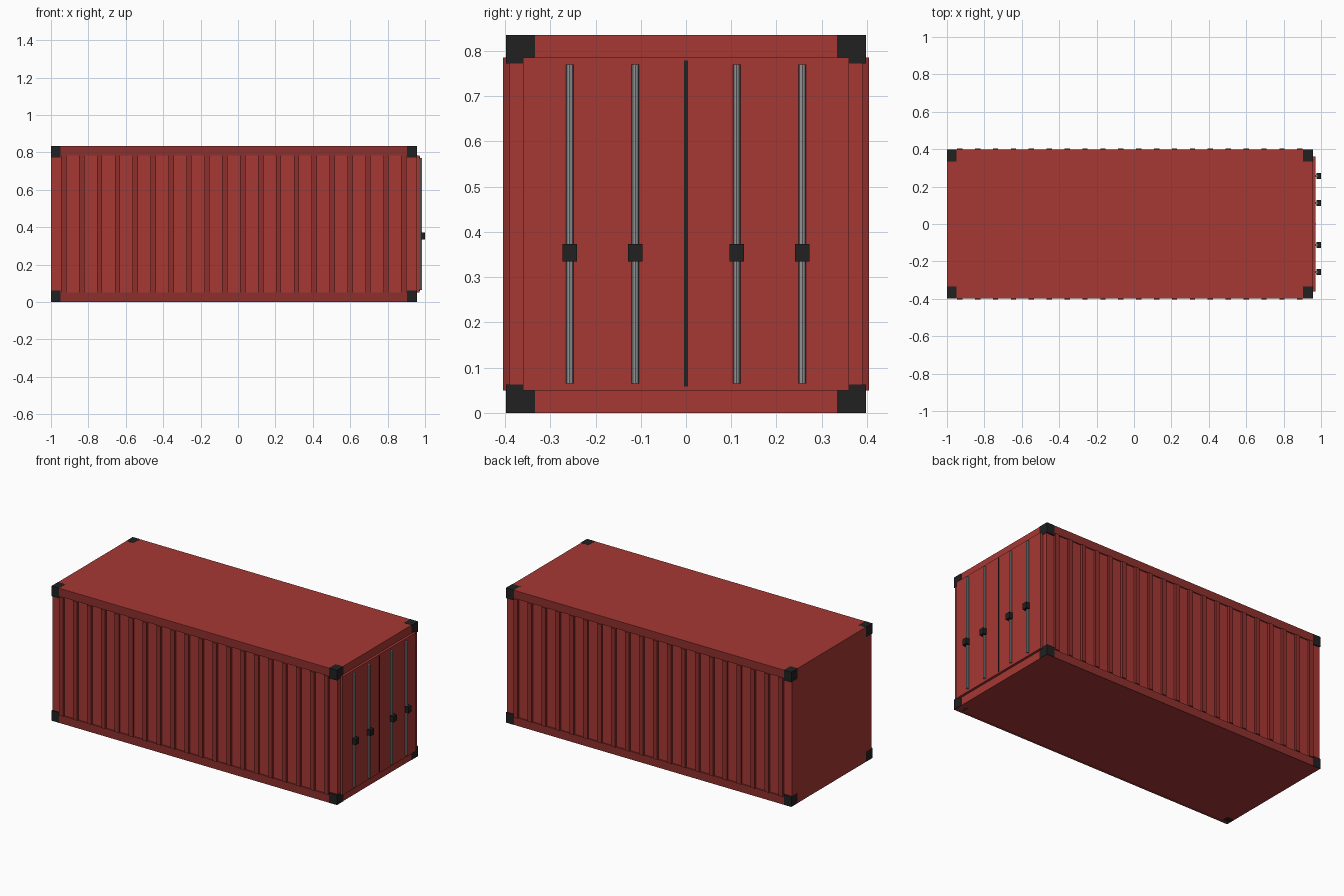
import bpy

if "Cube" in bpy.data.objects:
    bpy.data.objects.remove(bpy.data.objects["Cube"])


def material(name, rgb):
    m = bpy.data.materials.new(name)
    m.diffuse_color = (*rgb, 1)
    m.use_nodes = True
    m.node_tree.nodes["Principled BSDF"].inputs["Base Color"].default_value = m.diffuse_color
    return m


RED = material("red_paint", (0.38, 0.04, 0.035))
DARK_RED = material("dark_red_paint", (0.27, 0.03, 0.027))
BLACK = material("black_steel", (0.015, 0.015, 0.015))
STEEL = material("bare_steel", (0.28, 0.29, 0.3))


def box(name, x, y, z, mat):
    """Box from (min, max) ranges on each axis."""
    bpy.ops.mesh.primitive_cube_add(
        size=1, location=[(r[0] + r[1]) / 2 for r in (x, y, z)])
    o = bpy.context.object
    o.name = name
    o.scale = [r[1] - r[0] for r in (x, y, z)]
    bpy.ops.object.transform_apply(location=False, rotation=False, scale=True)
    o.data.materials.append(mat)
    return o


def side(s, a, b):
    """Range a..b mirrored to the side with sign s."""
    return tuple(sorted((s * a, s * b)))


X0, X1, H = -1.0, 0.955, 0.835
MID = (X0 + X1) / 2

# Main shell and roof
box("body", (X0, X1), (-0.39, 0.39), (0, H - 0.002), RED)
box("roof", (X0, X1), (-0.397, 0.397), (H - 0.003, H), RED)

for s, label in ((-1, "front"), (1, "back")):
    # Long side rails
    box(f"bottom_rail_{label}", (X0 + 0.001, X1 - 0.001), side(s, 0.375, 0.397), (0, 0.05), DARK_RED)
    box(f"top_rail_{label}", (X0 + 0.001, X1 - 0.001), side(s, 0.375, 0.397), (0.785, H - 0.001), DARK_RED)
    # Side wall ribs
    for i in range(20):
        x = MID + (i - 9.5) * 0.0957
        box(f"rib_{label}", (x - 0.014, x + 0.014), side(s, 0.38, 0.404), (0.05, 0.785), DARK_RED)
    # Corner fittings
    for x in ((X0 - 0.0005, X0 + 0.05), (X1 - 0.052, X1 + 0.002)):
        for z in ((-0.0, 0.063), (H - 0.063, H + 0.0005)):
            box(f"corner_fitting_{label}", x, side(s, 0.334, 0.3975), z, BLACK)
    # Door leaf
    box(f"door_{label}", (X1 - 0.01, 0.97), side(s, 0, 0.36), (0.05, 0.785), RED)
    # Locking rods with handles
    for y in (0.112, 0.257):
        bpy.ops.mesh.primitive_cylinder_add(
            vertices=8, radius=0.008, depth=0.705, location=(0.977, s * y, 0.4175))
        rod = bpy.context.object
        rod.name = f"locking_rod_{label}"
        rod.data.materials.append(STEEL)
        box(f"rod_handle_{label}", (0.976, 1.0), side(s, y - 0.016, y + 0.016), (0.335, 0.373), BLACK)

# Gap between the two doors
box("door_seam", (0.96, 0.972), (-0.004, 0.004), (0.058, 0.779), BLACK)
